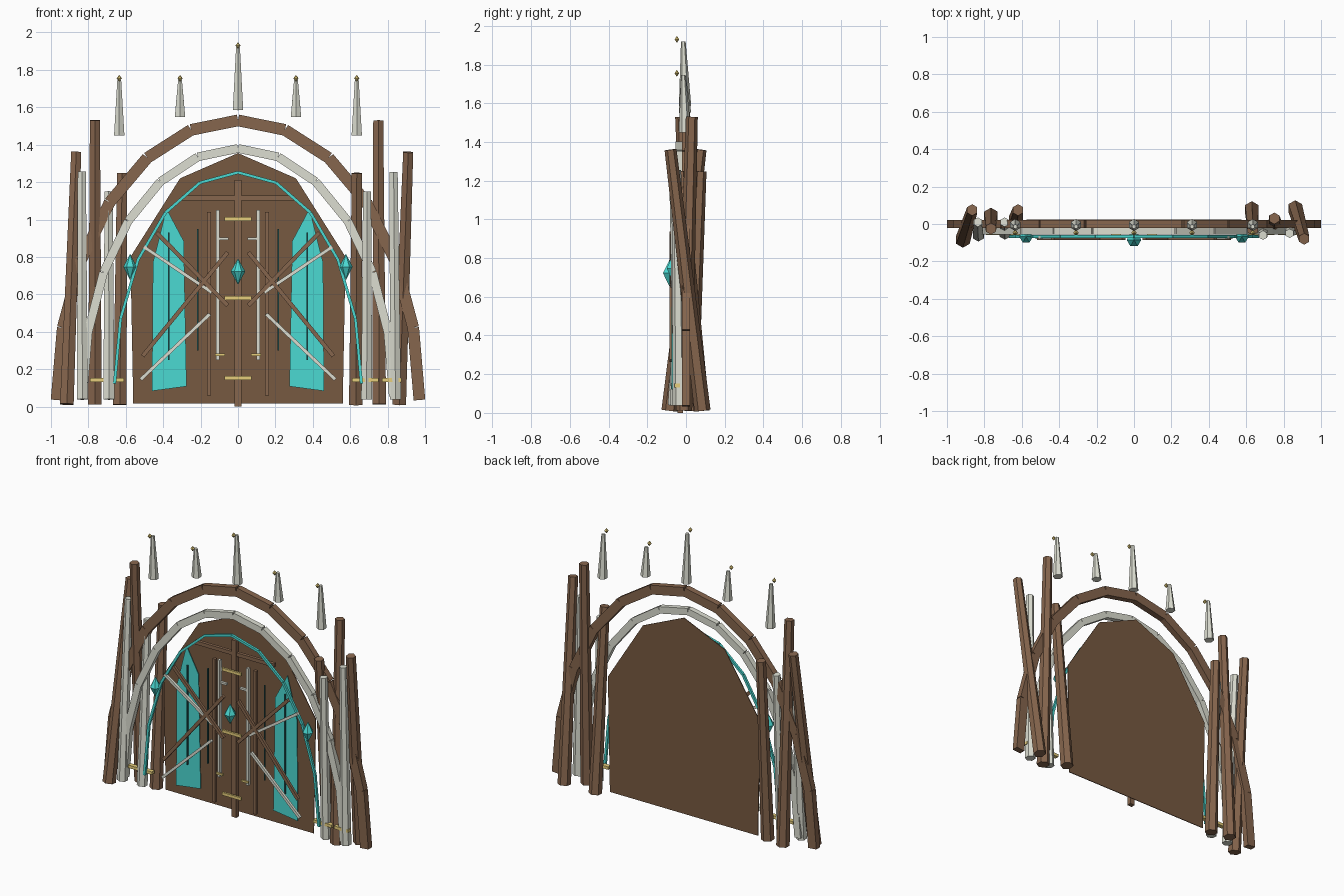
import bpy, bmesh, math
from mathutils import Vector, Matrix

if "Cube" in bpy.data.objects:
    bpy.data.objects.remove(bpy.data.objects["Cube"])


def mat(name, c):
    m = bpy.data.materials.new(name)
    m.diffuse_color = (*c, 1)
    m.use_nodes = True
    m.node_tree.nodes["Principled BSDF"].inputs["Base Color"].default_value = m.diffuse_color
    return m


WOOD = mat("wood", (0.24, 0.132, 0.075))
DARK = mat("dark_wood", (0.185, 0.10, 0.053))
BONE = mat("pale_wood", (0.72, 0.73, 0.64))
TEAL = mat("teal", (0.07, 0.70, 0.65))
DEEP = mat("deep_teal", (0.02, 0.12, 0.12))
GOLD = mat("gold", (0.80, 0.62, 0.20))


def finish(name, bm, m):
    bmesh.ops.recalc_face_normals(bm, faces=bm.faces)
    me = bpy.data.meshes.new(name)
    bm.to_mesh(me)
    bm.free()
    me.materials.append(m)
    ob = bpy.data.objects.new(name, me)
    bpy.context.collection.objects.link(ob)
    return ob


def add_bar(bm, a, b, y, w, d):
    """Box running from a to b, both (x, z), in the plane of the gate."""
    a, b = Vector((a[0], y, a[1])), Vector((b[0], y, b[1]))
    v = b - a
    rot = Matrix.Rotation(math.atan2(v.x, v.z), 4, 'Y')
    bmesh.ops.create_cube(bm, size=1, matrix=Matrix.Translation((a + b) / 2) @ rot
                          @ Matrix.Diagonal((w, d, v.length, 1)))


def bars(name, segs, y, w, d, m, mirror=False):
    bm = bmesh.new()
    for a, b in segs:
        add_bar(bm, a, b, y, w, d)
        if mirror:
            add_bar(bm, (-a[0], a[1]), (-b[0], b[1]), y, w, d)
    return finish(name, bm, m)


def arch(name, n, rx, h, z0, y, w, d, m):
    """Half-ellipse made of n straight timbers."""
    p = [(-rx * math.cos(math.pi * i / n), z0 + h * math.sin(math.pi * i / n))
         for i in range(n + 1)]
    bars(name, list(zip(p, p[1:])), y, w, d, m)


def cone(name, a, b, r1, r2, m, sides=6):
    a, b = Vector(a), Vector(b)
    v = b - a
    bm = bmesh.new()
    bmesh.ops.create_cone(bm, cap_ends=True, segments=sides, radius1=r1, radius2=r2,
                          depth=v.length, matrix=Matrix.Translation((a + b) / 2)
                          @ Vector((0, 0, 1)).rotation_difference(v).to_matrix().to_4x4())
    return finish(name, bm, m)


def gem(name, c, r, h, m, sides=6):
    bm = bmesh.new()
    ring = [bm.verts.new((c[0] + r * math.cos(2 * math.pi * i / sides),
                          c[1] + r * math.sin(2 * math.pi * i / sides), c[2]))
            for i in range(sides)]
    for s in (h, -h):
        t = bm.verts.new((c[0], c[1], c[2] + s))
        for i in range(sides):
            bm.faces.new((ring[i], ring[(i + 1) % sides], t))
    return finish(name, bm, m)


def plate(name, outlines, y0, y1, m):
    """Flat outlines (x, z) given thickness from y0 to y1."""
    bm = bmesh.new()
    for o in outlines:
        f = bm.faces.new([bm.verts.new((x, y0, z)) for x, z in o])
        ext = bmesh.ops.extrude_face_region(bm, geom=[f], use_keep_orig=True)
        for v in ext["geom"]:
            if isinstance(v, bmesh.types.BMVert):
                v.co.y = y1
    return finish(name, bm, m)


# thin door slab
half = [(0.56, 0.015), (0.575, 0.80), (0.31, 1.22)]
plate("door_slab", [half + [(0, 1.355)] + [(-x, z) for x, z in reversed(half)]],
      0.018, 0.023, DARK)

# arches
arch("outer_arch", 12, 0.97, 1.495, 0.035, 0.0, 0.062, 0.042, WOOD)
arch("inner_arch", 12, 0.83, 1.325, 0.055, -0.037, 0.046, 0.036, BONE)
arch("glow_arch", 10, 0.66, 1.13, 0.122, -0.066, 0.016, 0.016, TEAL)

# glowing panels
pan = [(0.46, 0.083), (0.275, 0.108), (0.29, 0.885), (0.382, 1.058), (0.455, 0.77)]
plate("glow_panels", [pan, [(-x, z) for x, z in pan]], -0.012, -0.007, TEAL)

# door timbers and fittings
bars("centre_post", [((0, 0), (0, 1.21))], -0.03, 0.036, 0.03, WOOD)
bars("lintel", [((-0.3, 1.115), (0.3, 1.115))], -0.03, 0.025, 0.022, WOOD)
bars("battens", [((0.155, 0.06), (0.155, 1.04))], -0.03, 0.022, 0.022, WOOD, True)
bars("pale_rails", [((0.108, 0.25), (0.108, 1.05))], -0.045, 0.018, 0.022, BONE, True)
bars("rail_pegs", [((0.05, 0.897), (0.1, 0.897))], -0.045, 0.013, 0.018, BONE, True)
bars("rail_clasps", [((0.07, 0.276), (0.122, 0.276))], -0.06, 0.013, 0.012, GOLD, True)
bars("gold_bands", [((-0.072, z), (0.072, z)) for z in (0.152, 0.58, 1.003)],
     -0.065, 0.02, 0.014, GOLD)
bars("seams", [((0.37, 0.25), (0.37, 0.93)), ((0.215, 0.3), (0.215, 0.95))],
     -0.018, 0.008, 0.01, DEEP, True)
bars("wood_braces", [((0.51, 0.27), (0.055, 0.825)), ((0.435, 0.93), (0.055, 0.54))],
     -0.077, 0.022, 0.018, WOOD, True)
bars("pale_braces", [((0.505, 0.855), (0.14, 0.61)), ((0.52, 0.145), (0.15, 0.495))],
     -0.072, 0.018, 0.018, BONE, True)

# leaning side posts: bottom, top
wood_posts = [
    ((-0.915, -0.085, 0.012), (-0.865, 0.075, 1.36)),
    ((-0.765, 0.045, 0.012), (-0.765, -0.025, 1.53)),
    ((-0.632, 0.02, 0.01), (-0.62, 0.075, 1.248)),
    ((0.862, 0.085, 0.012), (0.91, -0.08, 1.36)),
    ((0.755, -0.01, 0.012), (0.75, 0.03, 1.53)),
    ((0.63, 0.08, 0.01), (0.635, -0.03, 1.248))]
for a, b in wood_posts:
    cone("wood_post", a, b, 0.042, 0.031, WOOD)
pale_posts = [
    ((-0.832, -0.06, 0.038), (-0.835, 0.01, 1.255)),
    ((-0.69, -0.05, 0.038), (-0.692, 0.01, 1.15)),
    ((0.842, -0.035, 0.038), (0.832, -0.05, 1.255)),
    ((0.688, -0.03, 0.038), (0.69, -0.06, 1.15))]
for a, b in pale_posts:
    cone("pale_post", a, b, 0.034, 0.025, BONE)

# gold straps at the foot of the posts
bars("post_straps", [((-0.79, 0.142), (-0.61, 0.142)), ((0.61, 0.142), (0.75, 0.142)),
                     ((0.77, 0.142), (0.875, 0.142))], -0.045, 0.02, 0.03, GOLD)

# spires floating over the arch, with gold tips
for x, z0, z1 in ((0, 1.585, 1.92), (0.31, 1.55, 1.745), (-0.31, 1.55, 1.745),
                  (0.635, 1.45, 1.745), (-0.635, 1.45, 1.745)):
    cone("spire", (x, -0.005, z0), (x, -0.014, z1), 0.032, 0.012, BONE)
    gem("spire_tip", (x, -0.047, z1 + 0.01), 0.014, 0.018, GOLD, 6)

# crystals
gem("centre_crystal", (0, -0.085, 0.722), 0.039, 0.07, TEAL)
for x in (-0.577, 0.577):
    gem("side_crystal", (x, -0.068, 0.747), 0.036, 0.07, TEAL)
